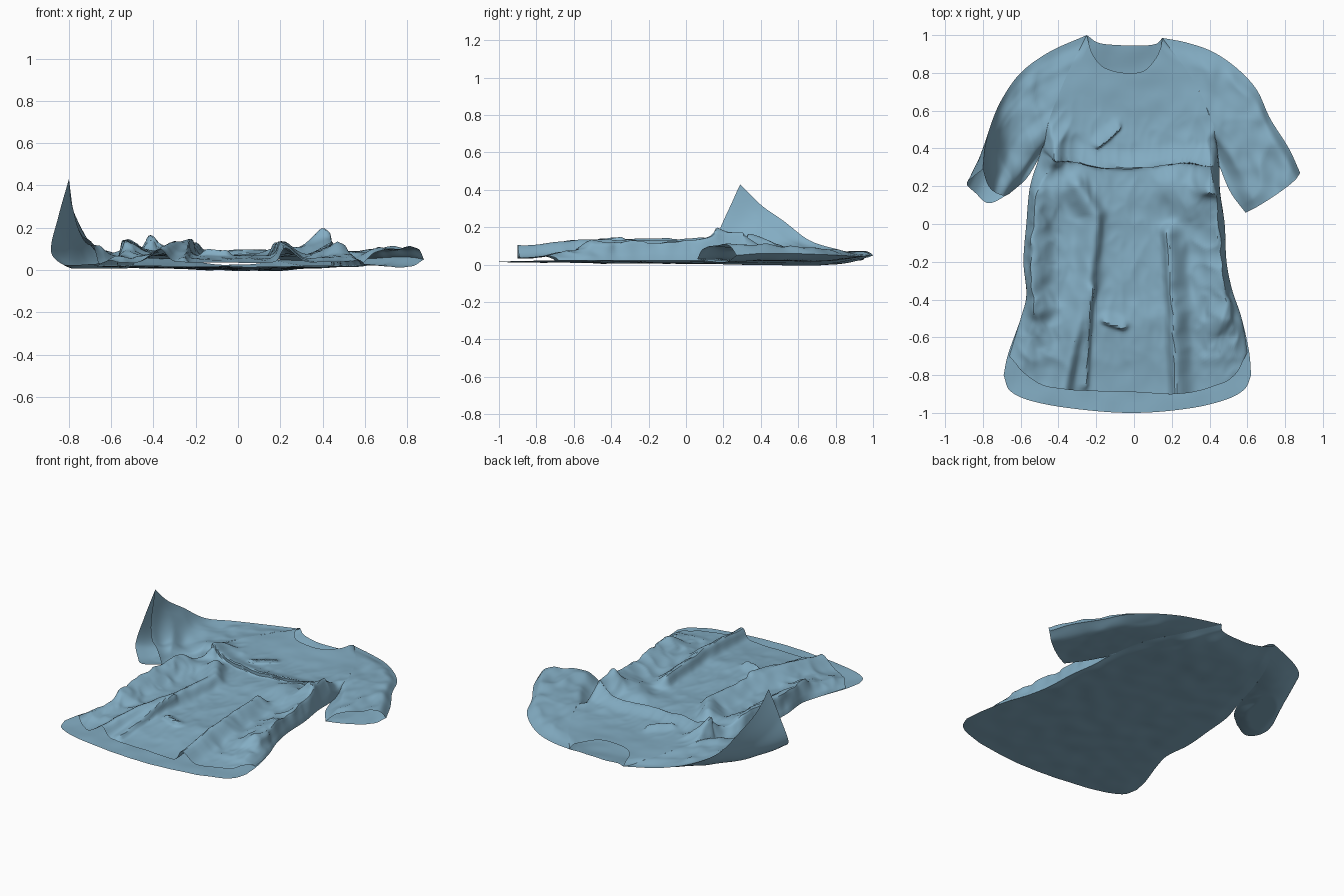
import bpy, math
from mathutils import Vector, noise

if "Cube" in bpy.data.objects:
    bpy.data.objects.remove(bpy.data.objects["Cube"])


def curve(pts, n):
    """Smooth curve through pts, resampled to n+1 points."""
    p = [Vector(q) for q in pts]
    d = [0.0]
    for a, b in zip(p, p[1:]):
        d.append(d[-1] + max((b - a).length, 1e-6))
    out, k = [], 0
    for i in range(n + 1):
        s = d[-1] * i / n
        while k < len(p) - 2 and s > d[k + 1]:
            k += 1
        t = (s - d[k]) / (d[k + 1] - d[k])
        a, b = p[k], p[k + 1]
        h = d[k + 1] - d[k]
        lo, hi = max(k - 1, 0), min(k + 2, len(p) - 1)
        ma = (b - p[lo]) * (h / (d[k + 1] - d[lo]))
        mb = (p[hi] - a) * (h / (d[hi] - d[k]))
        out.append(a * (2*t**3 - 3*t*t + 1) + ma * (t**3 - 2*t*t + t)
                   + b * (3*t*t - 2*t**3) + mb * (t**3 - t*t))
    return out


def patch(bottom, top, left, right, n, m, move):
    """Grid of points stretched between four edge curves; rows run bottom to top."""
    B, T, L, R = curve(bottom, n), curve(top, n), curve(left, m), curve(right, m)
    rows = []
    for j in range(m + 1):
        v, row = j / m, []
        for i in range(n + 1):
            u = i / n
            c = B[0]*(1-u)*(1-v) + B[n]*u*(1-v) + T[0]*(1-u)*v + T[n]*u*v
            row.append(move(B[i]*(1-v) + T[i]*v + L[j]*(1-u) + R[j]*u - c, u, v))
        rows.append(row)
    return rows


def cloth(name, rows, flip=False):
    w = len(rows[0])
    faces = []
    for j in range(len(rows) - 1):
        for i in range(w - 1):
            f = (j*w + i, j*w + i + 1, (j+1)*w + i + 1, (j+1)*w + i)
            faces.append(f[::-1] if flip else f)
    me = bpy.data.meshes.new(name)
    me.from_pydata([p for r in rows for p in r], [], faces)
    ob = bpy.data.objects.new(name, me)
    bpy.context.collection.objects.link(ob)
    mat = bpy.data.materials.get("blue_cloth") or bpy.data.materials.new("blue_cloth")
    mat.diffuse_color = (0.23, 0.42, 0.55, 1)
    mat.use_nodes = True
    mat.node_tree.nodes["Principled BSDF"].inputs["Base Color"].default_value = mat.diffuse_color
    me.materials.append(mat)
    bpy.ops.object.select_all(action='DESELECT')
    ob.select_set(True)
    bpy.context.view_layer.objects.active = ob
    bpy.ops.object.shade_smooth_by_angle(angle=math.radians(35))


def step(a, b, x):
    t = min(max((x - a) / (b - a), 0), 1)
    return t * t * (3 - 2 * t)


# folds: path, width, height, sideways lean
FOLDS = [
    ([(-.32, .2), (-.22, .05), (-.26, -.3), (-.39, -.87)], .055, .065, (.02, 0)),
    ([(.2, -.05), (.23, -.4), (.25, -.9)], .045, .07, (-.025, 0)),
    ([(-.5, .15), (-.51, -.2), (-.52, -.45)], .06, .06, (-.02, 0)),
    ([(.42, .15), (.43, -.2), (.46, -.5)], .06, .05, (.02, 0)),
    ([(-.47, .42), (-.2, .345), (0, .34), (.25, .37), (.43, .36)], .03, .03, (0, -.045)),
    ([(.38, .2), (.42, .32)], .06, .085, (.01, -.02)),
    ([(-.42, .36), (-.4, .46)], .05, .05, (0, -.02)),
    ([(-.2, .43), (-.1, .52)], .025, .025, (.02, -.02)),
    ([(-.15, -.5), (-.06, -.53)], .025, .03, (0, -.02)),
    ([(-.25, -.35), (-.27, -.85)], .025, .025, (.015, 0)),
    ([(.2, .2), (.3, .12)], .09, .04, (0, 0)),
]


def near(x, y, path):
    q, best = Vector((x, y)), 9
    for a, b in zip(path, path[1:]):
        a, b = Vector(a), Vector(b)
        t = min(max((q - a).dot(b - a) / (b - a).length_squared, 0), 1)
        best = min(best, (q - a - (b - a) * t).length)
    return best


def crease(x, y, f):
    return 0.5 - abs(noise.noise(Vector((x * f, y * f * .6, 3.1)))) * 1.6


def drape(p, u, v):
    # front body: rises steeply from the side seams, with folds and creases
    x, y = p.x, p.y
    e = min(1, min(u, 1 - u) / .07) ** .6
    e += (1 - e) * step(.36, .52, y) * step(1, .85, y)
    h = .012 + .035 * step(-.9, -.5, y) * step(1.05, .6, y) + .012 * step(-.1, .2, y)
    dx = dy = 0
    for path, w, amp, lean in FOLDS:
        g = math.exp(-(near(x, y, path) / w) ** 2)
        h += amp * g
        dx += lean[0] * g
        dy += lean[1] * g
    rough = (.3 + .7 * step(.22, .48, abs(x + .03))) * step(.75, .4, y) * step(-.95, -.6, y)
    h += rough * (.022 * crease(x, y, 7) + .014 * crease(x + 5, y, 15))
    h += .004 * noise.noise(Vector((x * 9, y * 9, 0)))
    j = noise.noise_vector(Vector((x * 13, y * 13, 8))) * .018 * rough
    return Vector((x + e * (dx + j.x), y + e * (dy + j.y), p.z + e * max(h, .003)))


def lie(p, u, v):
    # back body: almost flat on the ground
    inner = min(1, min(u, 1 - u) * 12)
    z = p.z - .006 * inner + .007 * inner * noise.noise(Vector((p.x * 8, p.y * 8, 5)))
    return Vector((p.x, p.y, z))


def soft(amount):
    def f(p, u, v):
        e = min(1, u * 6) * min(1, min(v, 1 - v) * 5)
        n = crease(p.x, p.y, 6) * .8 + noise.noise(Vector((p.x * 14, p.y * 10, 2))) * .5
        return Vector((p.x, p.y, max(p.z + e * amount * n, .006)))
    return f


# side seams and raglan lines
Z = .022
left = [(-.6, -.5), (-.57, -.38), (-.585, -.2), (-.57, 0), (-.55, .2), (-.5, .36),
        (-.43, .6), (-.35, .8), (-.25, 1)]
right = [(.57, -.5), (.52, -.35), (.49, -.2), (.48, 0), (.455, .18), (.45, .32),
         (.4, .58), (.3, .78), (.15, .985)]


def seam(start, pts):
    n = len(pts) - 1
    return [(x, y, Z) for x, y in start] + [
        (x, y, .05 if i == n else Z) for i, (x, y) in enumerate(pts)]


# front body
hem_f = [(-.66, -.7, Z), (-.57, -.8, Z), (-.45, -.865, Z), (-.2, -.885, Z), (0, -.89, Z),
         (.25, -.9, Z), (.42, -.86, Z), (.53, -.8, Z), (.6, -.68, Z)]
neck_f = [(-.25, 1, .05), (-.22, .9, .04), (-.16, .83, .03), (-.05, .8, .025), (.05, .81, .025),
          (.11, .87, .03), (.14, .93, .04), (.15, .985, .05)]
front = patch(hem_f, neck_f, seam([(-.66, -.7)], left), seam([(.6, -.68)], right), 110, 130, drape)
cloth("shirt_front", front)

# back body with the wide curved hem
hem_b = [(-.69, -.8, Z), (-.66, -.88, Z), (-.55, -.935, Z), (-.3, -.98, Z), (0, -1, Z),
         (.3, -.975, Z), (.5, -.925, Z), (.59, -.87, Z), (.62, -.8, Z)]
neck_b = [(-.25, 1, .05), (-.19, .96, .04), (-.08, .947, .03), (.05, .945, .03), (.12, .955, .04),
          (.15, .985, .05)]
back = patch(hem_b, neck_b, seam([(-.69, -.8), (-.67, -.7)], left),
             seam([(.62, -.8), (.61, -.68)], right), 60, 80, lie)
cloth("shirt_back", back, True)


# sleeves: front and back sheets joined at the shoulder and underarm
def sleeve(name, side, pit, under, shoulder, cuff_front, cuff_back, flip):
    for part, rows, cuff, amt in (("front", front, cuff_front, .022), ("back", back, cuff_back, .006)):
        edge = [r[side] for r in rows if r[side].y >= pit]
        rag = [edge[0]] + edge[4:-1:4] + [edge[-1]]
        low = [edge[0]] + under + [cuff[0]]
        high = [edge[-1]] + shoulder + [cuff[-1]]
        grid = patch(low, high, rag, cuff, 44, 44, soft(amt))
        cloth(f"{name}_{part}", grid, flip ^ (part == "back"))


peak = (-.8, .29, .43)
sleeve("left_sleeve", 0, .34, [(-.57, .24, .03)],
       [(-.45, .91, .06), (-.6, .8, .085), (-.7, .66, .13), (-.76, .52, .235), (-.79, .4, .32)],
       [(-.66, .16, .03), (-.69, .15, .13), (-.74, .17, .17), (-.775, .21, .26), peak],
       [(-.66, .16, .03), (-.77, .11, .025), (-.84, .165, .03), (-.885, .21, .09),
        (-.85, .25, .25), peak], True)
sleeve("right_sleeve", -1, .3, [(.51, .17, .03)],
       [(.28, .96, .045), (.42, .91, .045), (.55, .82, .05), (.65, .71, .055), (.72, .56, .06),
        (.82, .4, .06)],
       [(.59, .06, .03), (.65, .09, .08), (.76, .16, .095), (.85, .23, .1), (.88, .27, .05)],
       [(.59, .06, .03), (.7, .13, .015), (.82, .22, .015), (.88, .27, .05)], False)
